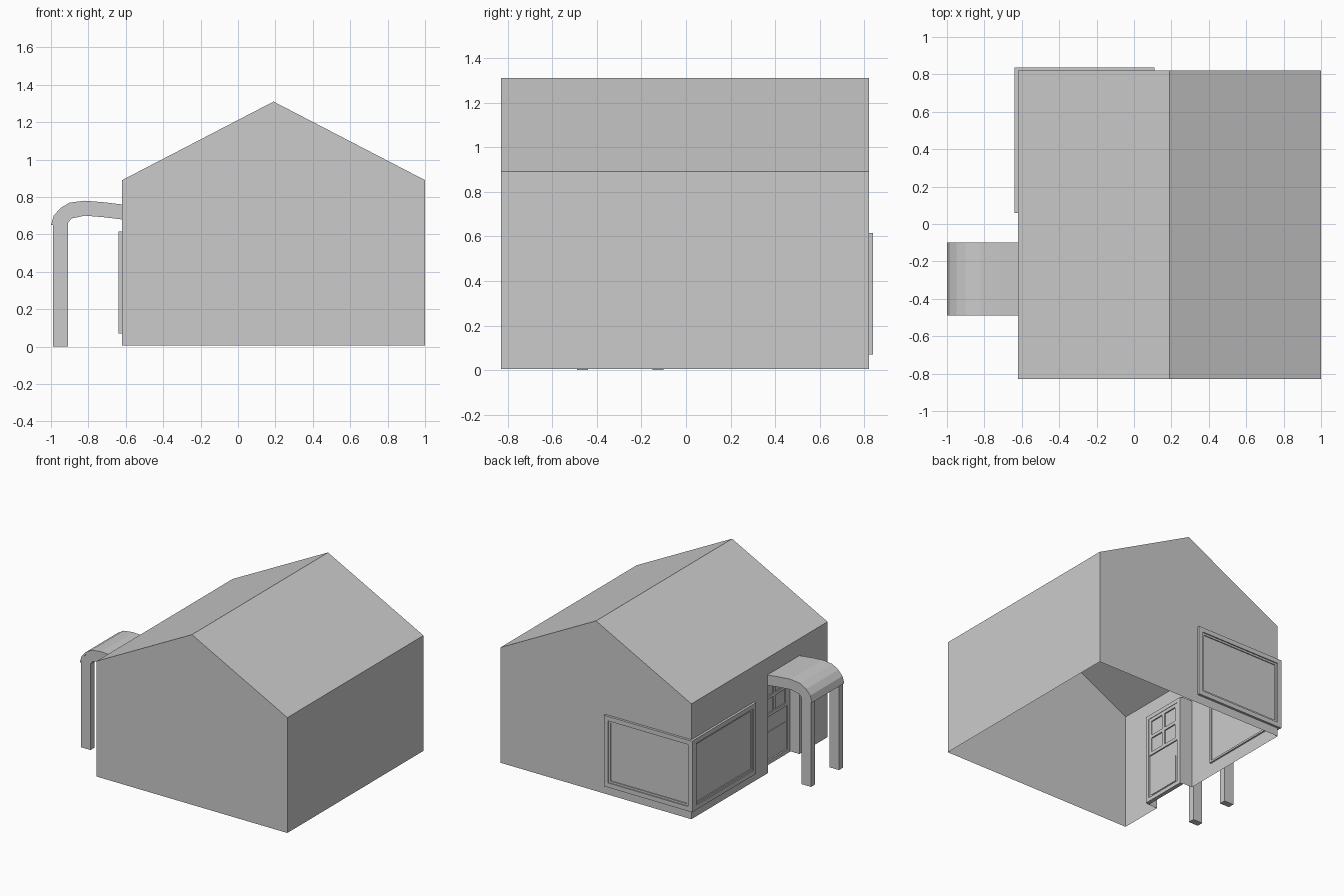
import bpy, bmesh
from mathutils import Vector

cube = bpy.data.objects.get("Cube")
if cube:
    bpy.data.objects.remove(cube, do_unlink=True)

# One plain colour for the whole building
grey = bpy.data.materials.new("plain_grey")
grey.use_nodes = True
colour = (0.6, 0.6, 0.6, 1)
grey.diffuse_color = colour
grey.node_tree.nodes["Principled BSDF"].inputs["Base Color"].default_value = colour

# Main dimensions
X0, X1, Y0, Y1 = -0.62, 1.0, -0.83, 0.82
BASE, EAVE, RIDGE, MID = 0.005, 0.89, 1.31, 0.19
ENTRY0, ENTRY1, ENTRY_TOP, DOOR_X = -0.49, -0.11, 0.70, -0.53
WIN0, WIN1, BAR = 0.07, 0.615, 0.035


def finish(name, bm):
    bmesh.ops.remove_doubles(bm, verts=bm.verts, dist=0.0005)
    bmesh.ops.recalc_face_normals(bm, faces=bm.faces)
    mesh = bpy.data.meshes.new(name)
    bm.to_mesh(mesh)
    bm.free()
    mesh.materials.append(grey)
    obj = bpy.data.objects.new(name, mesh)
    bpy.context.collection.objects.link(obj)
    return obj


def face(bm, points):
    return bm.faces.new([bm.verts.new(p) for p in points])


def wall(bm, place, cuts, heights, holes):
    """Sheet wall of grid cells, leaving out the cells listed as holes."""
    for i, (a, b) in enumerate(zip(cuts, cuts[1:])):
        for j, (c, d) in enumerate(zip(heights, heights[1:])):
            if (i, j) not in holes:
                face(bm, [place(a, c), place(b, c), place(b, d), place(a, d)])


def side(a, z, d=0):
    return (X0 - d, a, z)


def back(a, z, d=0):
    return (a, Y1 + d, z)


def doorway(a, z, d=0):
    return (DOOR_X - d, a, z)


def box(bm, place, a0, a1, z0, z1, d0, d1):
    """Box given by its span along a wall, its height and its depth."""
    p, q = Vector(place(a0, z0, d0)), Vector(place(a1, z1, d1))
    made = bmesh.ops.create_cube(bm, size=1)["verts"]
    for v in made:
        v.co = (p + q) / 2 + v.co * (q - p)


def frame(bm, place, a0, a1, z0, z1, w, d0, d1):
    """Four bars around a rectangle."""
    box(bm, place, a0, a0 + w, z0, z1, d0, d1)
    box(bm, place, a1 - w, a1, z0, z1, d0, d1)
    box(bm, place, a0 + w, a1 - w, z0, z0 + w, d0, d1)
    box(bm, place, a0 + w, a1 - w, z1 - w, z1, d0, d1)


# House shell: open underneath, with window holes and a recessed entry
bm = bmesh.new()
sill, head = WIN0 + BAR, WIN1 - BAR
levels = [BASE, sill, head, ENTRY_TOP, EAVE]
wall(bm, side, [Y0, ENTRY0, ENTRY1, 0.06 + BAR, 0.785, Y1], levels,
     {(1, 0), (1, 1), (1, 2), (3, 1)})
cuts = [X0, -0.605, 0.11 - BAR, X1]
wall(bm, back, cuts, levels, {(1, 1)})
face(bm, [back(x, EAVE) for x in cuts] + [back(MID, RIDGE)])
face(bm, [(X0, Y0, BASE), (X1, Y0, BASE), (X1, Y0, EAVE), (MID, Y0, RIDGE), (X0, Y0, EAVE)])
face(bm, [(X1, Y0, BASE), (X1, Y1, BASE), (X1, Y1, EAVE), (X1, Y0, EAVE)])
for x in (X0, X1):
    face(bm, [(x, Y0, EAVE), (x, Y1, EAVE), (MID, Y1, RIDGE), (MID, Y0, RIDGE)])
for y in (ENTRY0, ENTRY1):
    face(bm, [(X0, y, BASE), (DOOR_X, y, BASE), (DOOR_X, y, ENTRY_TOP), (X0, y, ENTRY_TOP)])
face(bm, [(X0, ENTRY0, ENTRY_TOP), (X0, ENTRY1, ENTRY_TOP),
          (DOOR_X, ENTRY1, ENTRY_TOP), (DOOR_X, ENTRY0, ENTRY_TOP)])
finish("house_shell", bm)

# Corner windows: outer frame, inner bead and pane
for name, place, a0, a1 in (("side_window", side, 0.06, Y1), ("back_window", back, -0.64, 0.11)):
    bm = bmesh.new()
    frame(bm, place, a0, a1, WIN0, WIN1, BAR, 0, 0.018)
    b0, b1 = a0 + BAR, a1 - BAR
    frame(bm, place, b0, b1, sill, head, 0.015, -0.012, 0.01)
    box(bm, place, b0, b1, sill, head, 0, 0.003)
    finish(name, bm)

# Door: frame, leaf, glazing bars and lower panel
bm = bmesh.new()
frame(bm, doorway, ENTRY0 + 0.005, ENTRY1 - 0.005, BASE, ENTRY_TOP - 0.005, 0.03, -0.015, 0.015)
box(bm, doorway, ENTRY0 + 0.03, ENTRY1 - 0.03, BASE, 0.67, -0.003, 0.003)
frame(bm, doorway, ENTRY0 + 0.035, ENTRY1 - 0.035, 0.37, 0.665, 0.025, -0.012, 0.012)
middle = (ENTRY0 + ENTRY1) / 2
box(bm, doorway, middle - 0.012, middle + 0.012, 0.395, 0.64, -0.012, 0.012)
box(bm, doorway, ENTRY0 + 0.06, ENTRY1 - 0.06, 0.505, 0.53, -0.012, 0.012)
box(bm, doorway, ENTRY0 + 0.06, ENTRY1 - 0.06, 0.05, 0.25, -0.008, 0.008)
finish("door", bm)

# Porch: a curved canopy over two bent posts
OUTER = [(X0, 0.76), (-0.72, 0.772), (-0.82, 0.78), (-0.90, 0.77),
         (-0.95, 0.74), (-0.985, 0.70), (-1.0, 0.65)]
INNER = [(-0.91, 0.66), (-0.89, 0.685), (-0.82, 0.70), (-0.72, 0.692), (X0, 0.68)]


def prism(name, profile, y0, y1):
    bm = bmesh.new()
    cap = face(bm, [(x, y0, z) for x, z in profile])
    grown = bmesh.ops.extrude_face_region(bm, geom=[cap], use_keep_orig=True)["geom"]
    moved = [v for v in grown if isinstance(v, bmesh.types.BMVert)]
    bmesh.ops.translate(bm, verts=moved, vec=(0, y1 - y0, 0))
    return finish(name, bm)


under = [(x + max(0, -0.82 - x) * 0.06, z - 0.01) for x, z in OUTER[:-1]] + [(-0.988, 0.65)]
prism("canopy", OUTER + under[::-1], -0.49, -0.10)
post = under[:-1] + [(-0.99, 0.65), (-0.99, 0), (-0.91, 0)] + INNER
prism("front_post", post, -0.488, -0.44)
prism("back_post", post, -0.15, -0.102)
